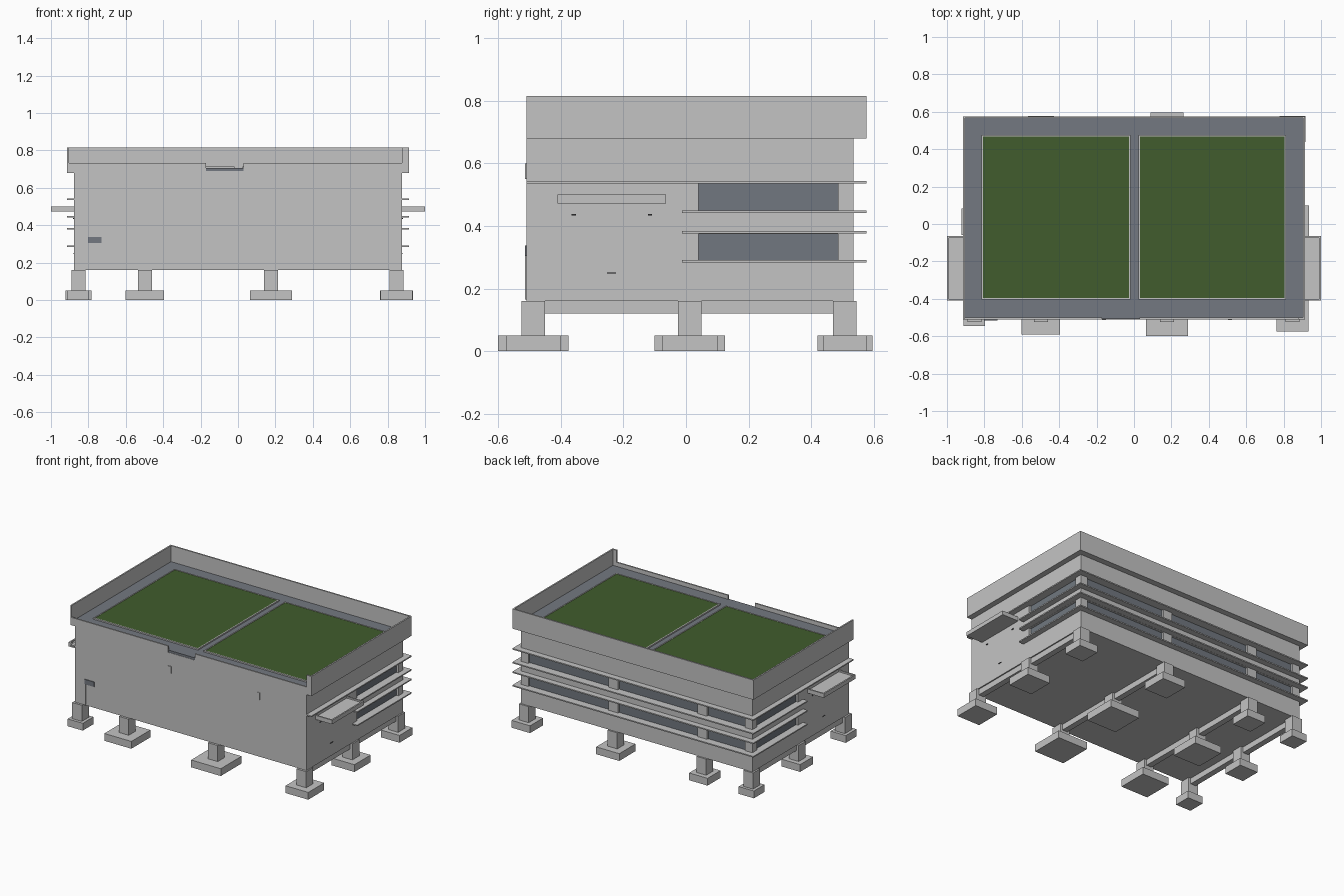
import bpy, bmesh

if "Cube" in bpy.data.objects:
    bpy.data.objects.remove(bpy.data.objects["Cube"])

# ---------- materials ----------
def mat(name, rgb):
    m = bpy.data.materials.new(name)
    m.diffuse_color = (*rgb, 1)
    m.use_nodes = True
    m.node_tree.nodes["Principled BSDF"].inputs["Base Color"].default_value = m.diffuse_color
    return m

CONCRETE = mat("light_concrete", (0.55, 0.55, 0.55))
ROOF = mat("roof_grey", (0.175, 0.19, 0.218))
GLASS = mat("window_grey", (0.165, 0.187, 0.216))
GRASS = mat("grass_green", (0.052, 0.108, 0.026))
DARK = mat("dark_fitting", (0.06, 0.06, 0.065))


def boxes(name, material, spans):
    """One object made of boxes given as (x0, x1, y0, y1, z0, z1)."""
    bm = bmesh.new()
    for x0, x1, y0, y1, z0, z1 in spans:
        r = bmesh.ops.create_cube(bm, size=1)
        for v in r["verts"]:
            v.co = (x0 if v.co.x < 0 else x1,
                    y0 if v.co.y < 0 else y1,
                    z0 if v.co.z < 0 else z1)
    me = bpy.data.meshes.new(name)
    bm.to_mesh(me)
    bm.free()
    me.materials.append(material)
    ob = bpy.data.objects.new(name, me)
    bpy.context.collection.objects.link(ob)
    return ob


def both_sides(spans):
    """Adds the mirror image in x of each span."""
    return spans + [(-b, -a, c, d, e, f) for a, b, c, d, e, f in spans]


# main outline
XL, XR, YF, YB = -0.878, 0.876, -0.51, 0.535
OX, OY = 0.914, 0.576            # overhang limits
FLOOR, TOP = 0.16, 0.815

# ---------- foundations: 4 rows of 3 columns on pads ----------
col_x = (-0.853, -0.498, 0.177, 0.848)
col_y = (-0.4875, 0.0125, 0.5075)
pad_half = ((0.0575, 0.07, 0.0575), (0.1025, 0.1025, 0.07),
            (0.1125, 0.1125, 0.0875), (0.086, 0.0875, 0.07))
pads, cols, beams = [], [], []
for x, halves in zip(col_x, pad_half):
    for y, h in zip(col_y, halves):
        pads.append((x - h, x + h, y - h, y + h, 0, 0.05))
        cols.append((x - 0.037, x + 0.037, y - 0.0375, y + 0.0375, 0.05, FLOOR))
    beams.append((x - 0.02, x + 0.02, YF, YB, 0.121, FLOOR))
boxes("foundation_pads", CONCRETE, pads)
boxes("foundation_columns", CONCRETE, cols)
boxes("ground_beams", CONCRETE, beams)

# ---------- body ----------
boxes("front_block", CONCRETE, [(XL, XR, YF, 0.04, FLOOR, 0.685)])
boxes("rear_wall_bands", CONCRETE, [
    (XL, XR, 0.04, YB, z0, z1)
    for z0, z1 in ((FLOOR, 0.29), (0.375, 0.45), (0.536, 0.685))])
boxes("rear_window_glass", GLASS, [(XL + 0.015, XR - 0.015, 0.03, YB - 0.015, 0.28, 0.545)])
posts = [(XL, XL + 0.055, 0.485, YB, 0.29, 0.536), (XR - 0.055, XR, 0.485, YB, 0.29, 0.536)]
posts += [(x - 0.035, x + 0.035, 0.5, YB, 0.29, 0.536) for x in col_x[1:3]]
boxes("window_posts", CONCRETE, posts)

# ---------- sun shading fins, wrapping round the back ----------
fins = []
for z, y0 in ((0.54, YF), (0.446, -0.013), (0.38, -0.013), (0.288, -0.013)):
    fins.append((-OX, OX, YB - 0.01, OY, z - 0.004, z + 0.004))
    fins += both_sides([(0.86, OX, y0, YB - 0.01, z - 0.004, z + 0.004)])
boxes("shading_fins", CONCRETE, fins)

# ---------- roof: soffit, parapet, slab ----------
T = 0.01
boxes("parapet_soffit", CONCRETE, [(-OX, OX, YF, OY, 0.68, 0.69)])
boxes("parapet", CONCRETE, both_sides([(OX - T, OX, YF, OY, 0.68, TOP)])
      + [(-OX, OX, OY - T, OY, 0.68, TOP), (0.877, OX, YF, YF + 0.01, 0.68, TOP)])
boxes("roof_slab", ROOF, [(-OX + T, OX - T, YF + 0.002, OY - T, 0.69, 0.705)])
# low front lip with a drainage gap
boxes("front_lip", CONCRETE, [(-OX + T, -0.172, YF, YF + T, 0.68, 0.733),
                              (0.03, OX - T, YF, YF + T, 0.68, 0.733)])

# ---------- planted roof beds with a thin kerb ----------
kerb, grass = [], []
for x0, x1 in ((-0.815, -0.02), (0.023, 0.812)):
    y0, y1, k = -0.404, 0.476, 0.008
    kerb += [(x0, x1, y0, y0 + k, 0.70, 0.714), (x0, x1, y1 - k, y1, 0.70, 0.714),
             (x0, x0 + k, y0, y1, 0.70, 0.714), (x1 - k, x1, y0, y1, 0.70, 0.714)]
    grass.append((x0 + k, x1 - k, y0 + k, y1 - k, 0.70, 0.712))
boxes("roof_bed_kerbs", CONCRETE, kerb)
boxes("roof_bed_grass", GRASS, grass)

# ---------- door canopies: slab with a raised rim ----------
cy0, cy1 = -0.41, -0.064
boxes("door_canopies", CONCRETE, both_sides([
    (0.87, 1.0, cy0, cy1, 0.472, 0.49),
    (0.99, 1.0, cy0, cy1, 0.472, 0.50),
    (0.87, 1.0, cy0, cy0 + 0.01, 0.472, 0.50),
    (0.87, 1.0, cy1 - 0.01, cy1, 0.472, 0.50)]))

# ---------- small fittings ----------
boxes("door_lamps_and_handles", DARK, both_sides([
    (0.87, 0.881, -0.366, -0.352, 0.434, 0.439),
    (0.87, 0.881, -0.122, -0.108, 0.434, 0.439),
    (0.87, 0.881, -0.252, -0.224, 0.248, 0.251)]))
boxes("front_wall_spouts", CONCRETE, [
    (x - 0.011, x + 0.011, YF - 0.004, YF + 0.01, 0.55, 0.60) for x in (-0.16, 0.513)])
boxes("front_vent", ROOF, [(-0.803, -0.73, YF - 0.005, YF + 0.01, 0.305, 0.338)])
boxes("front_vent_pipe", CONCRETE, [(-0.803, -0.797, YF - 0.004, YF + 0.01, 0.165, 0.305)])
